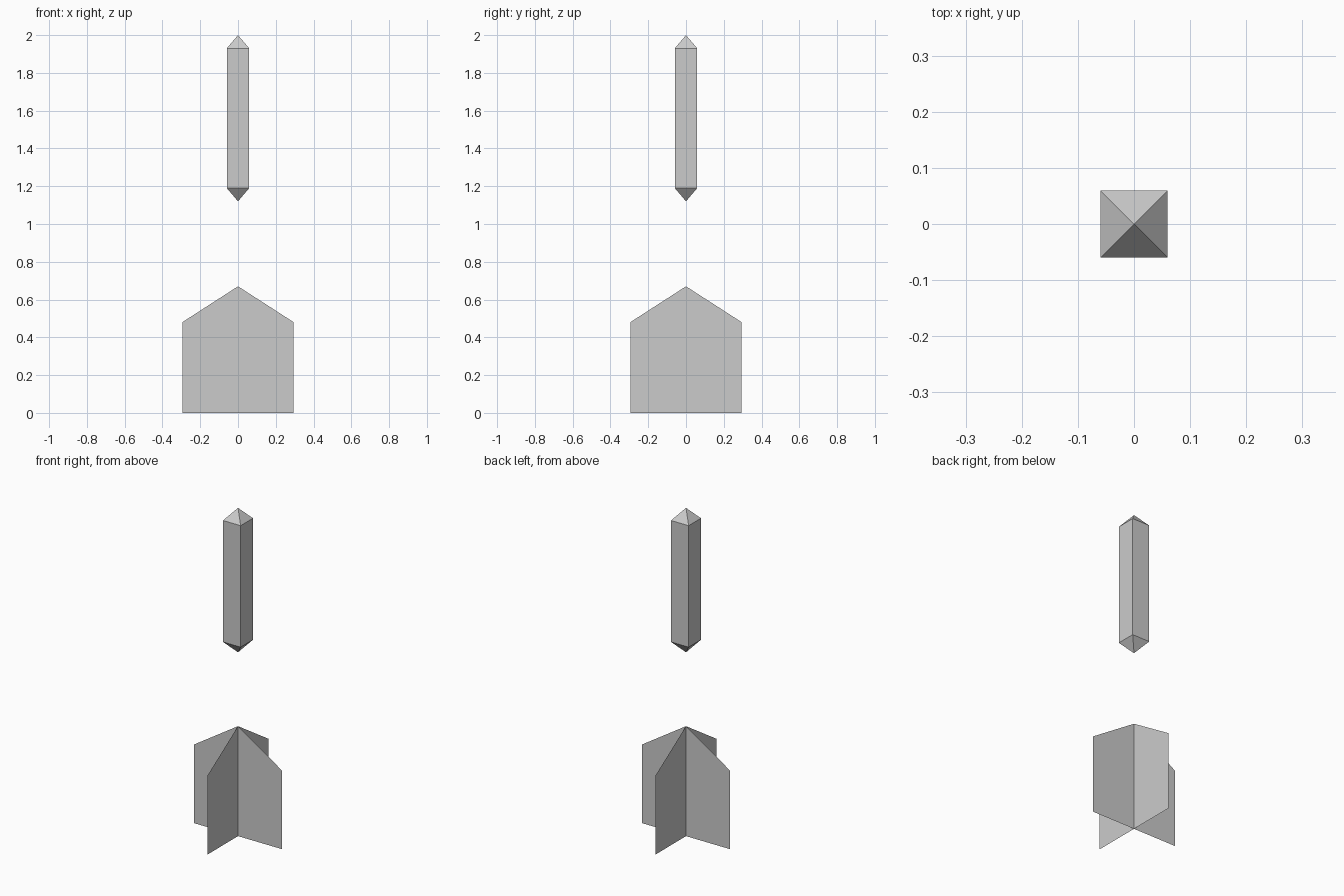
import bpy, bmesh, math
from mathutils import Matrix

if "Cube" in bpy.data.objects:
    bpy.data.objects.remove(bpy.data.objects["Cube"])


def finish(bm, name):
    mesh = bpy.data.meshes.new(name)
    bm.to_mesh(mesh)
    bm.free()
    obj = bpy.data.objects.new(name, mesh)
    bpy.context.collection.objects.link(obj)
    return obj


# Floating crystal: square shaft with a pyramid tip at each end
HALF, TIP_LOW, LOW, HIGH, TIP_HIGH = 0.0595, 1.12, 1.19, 1.93, 2.0
bm = bmesh.new()
bmesh.ops.create_cube(bm, size=1)
for v in bm.verts:
    v.co = (math.copysign(HALF, v.co.x), math.copysign(HALF, v.co.y),
            HIGH if v.co.z > 0 else LOW)
bm.normal_update()
for cap in [f for f in bm.faces if abs(f.normal.z) > 0.5]:
    tip_z = TIP_HIGH if cap.normal.z > 0 else TIP_LOW
    tip = bmesh.ops.poke(bm, faces=[cap])["verts"][0]
    tip.co = (0, 0, tip_z)
bmesh.ops.recalc_face_normals(bm, faces=bm.faces)
finish(bm, "floating_crystal")

# Base: four paper-thin fins meeting on the centre line
FIN = [(0, 0), (0.295, 0), (0.295, 0.48), (0, 0.67)]
bm = bmesh.new()
for i in range(4):
    turn = Matrix.Rotation(i * math.pi / 2, 3, "Z")
    bm.faces.new([bm.verts.new(turn @ bm.verts.new((x, 0, z)).co) for x, z in FIN])
bmesh.ops.delete(bm, geom=[v for v in bm.verts if not v.link_faces], context="VERTS")
bmesh.ops.remove_doubles(bm, verts=bm.verts, dist=0.0001)
finish(bm, "crossed_base_fins")
